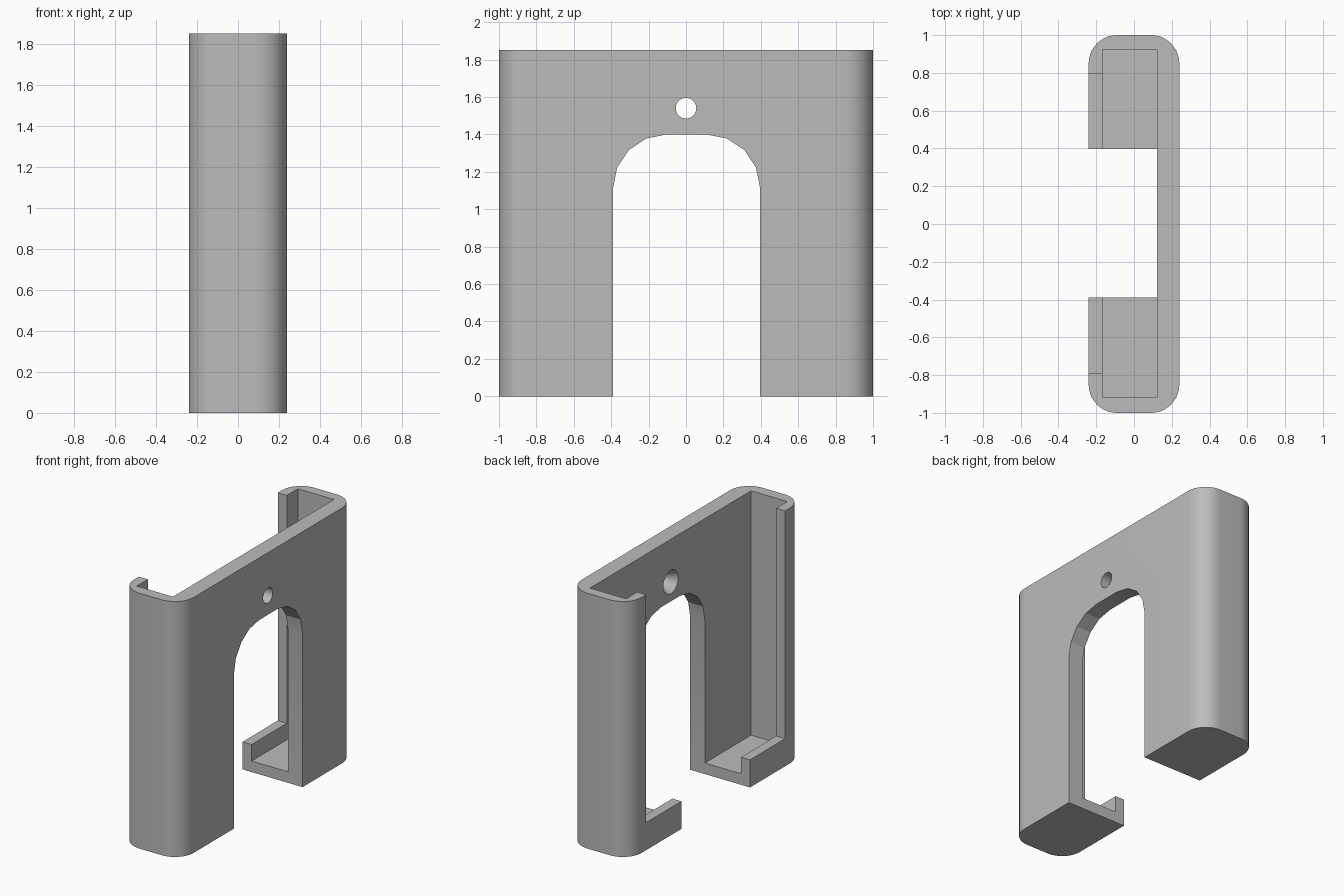
import bpy, bmesh, math

default = bpy.data.objects.get("Cube")
if default:
    bpy.data.objects.remove(default, do_unlink=True)

HEIGHT, HALF_X, HALF_Y = 1.85, 0.24, 1.0
MID = 0.003  # slight sideways offset of the inner cuts

grey = bpy.data.materials.new("plain grey")
grey.use_nodes = True
colour = (0.5, 0.5, 0.5, 1)
grey.diffuse_color = colour
grey.node_tree.nodes["Principled BSDF"].inputs["Base Color"].default_value = colour


def corner(cx, cy, r, start, steps):
    """Points of a quarter circle, counter-clockwise from the start angle."""
    return [(cx + r * math.cos(a), cy + r * math.sin(a))
            for a in (start + math.pi / 2 * i / steps for i in range(steps + 1))]


def prism(name, profile, offset):
    """Closed solid from a 3D outline moved along an offset."""
    bm = bmesh.new()
    face = bm.faces.new([bm.verts.new(p) for p in profile])
    moved = bmesh.ops.extrude_face_region(bm, geom=[face])["geom"]
    bmesh.ops.translate(bm, vec=offset,
                        verts=[v for v in moved if isinstance(v, bmesh.types.BMVert)])
    return finish(name, bm)


def finish(name, bm):
    bmesh.ops.recalc_face_normals(bm, faces=bm.faces)
    mesh = bpy.data.meshes.new(name)
    bm.to_mesh(mesh)
    bm.free()
    mesh.materials.append(grey)
    obj = bpy.data.objects.new(name, mesh)
    bpy.context.collection.objects.link(obj)
    return obj


def box(name, x0, x1, half_y, z0, z1):
    y0, y1 = MID - half_y, MID + half_y
    return prism(name, [(x0, y0, z0), (x1, y0, z0), (x1, y1, z0), (x0, y1, z0)],
                 (0, 0, z1 - z0))


def lathe_x(name, rings, sides=32):
    """Solid of revolution along x, from (x, radius) pairs, at the screw hole."""
    bm = bmesh.new()
    loops = [[bm.verts.new((x, r * math.cos(2 * math.pi * i / sides),
                            1.54 + r * math.sin(2 * math.pi * i / sides)))
              for i in range(sides)] for x, r in rings]
    for a, b in zip(loops, loops[1:]):
        for i in range(sides):
            j = (i + 1) % sides
            bm.faces.new((a[i], a[j], b[j], b[i]))
    bm.faces.new(loops[0])
    bm.faces.new(loops[-1])
    return finish(name, bm)


# Holder body: tall block with rounded vertical corners
R = 0.15
outline = []
for k, (sx, sy) in enumerate([(1, 1), (-1, 1), (-1, -1), (1, -1)]):
    outline += corner(sx * (HALF_X - R), sy * (HALF_Y - R), R, k * math.pi / 2, 12)
body = prism("holder_body", [(x, y, 0) for x, y in outline], (0, 0, HEIGHT))

# Arch outline with coarse rounded shoulders
W, TOP, AR = 0.393, 1.4, 0.287
arch = [(-W, -0.1), (W, -0.1)]
arch += corner(W - AR, TOP - AR, AR, 0, 4)
arch += corner(AR - W, TOP - AR, AR, math.pi / 2, 4)

# Pocket, open rear slot, arch and countersunk screw hole
cutters = [
    box("pocket_cutter", -0.168, 0.122, 0.922, 0.08, 2.1),
    box("slot_cutter", -0.4, -0.1, 0.795, 0.2, 2.1),
    prism("arch_cutter", [(-0.5, y + MID, z) for y, z in arch], (1, 0, 0)),
    lathe_x("screw_hole_cutter", [(0.05, 0.085), (0.122, 0.085), (0.175, 0.055), (0.4, 0.055)]),
]
for cutter in cutters:
    cutter.hide_render = True
    mod = body.modifiers.new(cutter.name, "BOOLEAN")
    mod.operation = "DIFFERENCE"
    mod.solver = "EXACT"
    mod.object = cutter

# Bake the cuts and drop the cutters
bpy.context.view_layer.update()
evaluated = body.evaluated_get(bpy.context.evaluated_depsgraph_get())
baked = bpy.data.meshes.new_from_object(evaluated)
body.modifiers.clear()
body.data = baked
for cutter in cutters:
    bpy.data.objects.remove(cutter, do_unlink=True)

# Smooth rounded corners, keep edges crisp
bpy.ops.object.select_all(action="DESELECT")
body.select_set(True)
bpy.context.view_layer.objects.active = body
bpy.ops.object.shade_smooth_by_angle(angle=math.radians(20))
